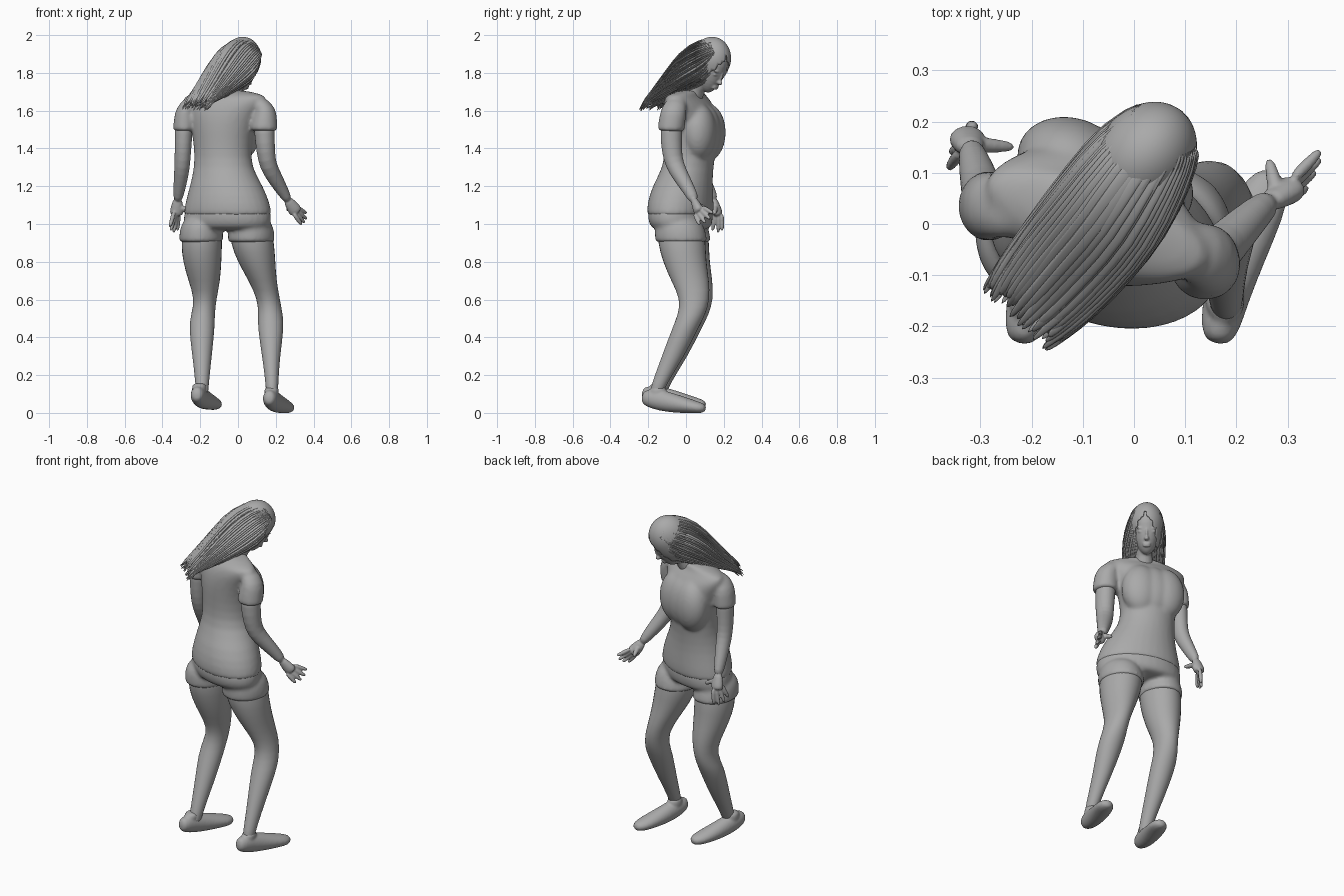
import bpy, bmesh, math, random
from mathutils import Vector, Matrix

random.seed(4)
if "Cube" in bpy.data.objects:
    bpy.data.objects.remove(bpy.data.objects["Cube"])

X, Y, Z = Vector((1, 0, 0)), Vector((0, 1, 0)), Vector((0, 0, 1))
SEGMENTS = 16
BODY_YAW = math.radians(-20)

grey = bpy.data.materials.new("plain_grey")
grey.use_nodes = True
grey.diffuse_color = (0.4, 0.4, 0.4, 1)
grey.node_tree.nodes["Principled BSDF"].inputs["Base Color"].default_value = grey.diffuse_color


def frames(rings, ref=None, yaw=0.0):
    """Centre, side and normal of every ring; without ref the rings lie flat."""
    out = []
    points = [Vector(r[:3]) for r in rings]
    for i, point in enumerate(points):
        if ref is None:
            side, normal = Vector((math.cos(yaw), math.sin(yaw), 0)), Vector((-math.sin(yaw), math.cos(yaw), 0))
        else:
            ahead = points[min(i + 1, len(points) - 1)] - points[max(i - 1, 0)]
            side = ahead.cross(ref).normalized()
            normal = side.cross(ahead).normalized()
        out.append((point, side, normal))
    return out


def loft(bm, rings, ref=None, yaw=0.0, segments=SEGMENTS):
    """Closed skin over elliptical rings (x, y, z, half width, half depth)."""
    loops = []
    for (point, side, normal), ring in zip(frames(rings, ref, yaw), rings):
        loop = []
        for k in range(segments):
            a = math.tau * k / segments
            loop.append(bm.verts.new(point + side * ring[3] * math.cos(a) + normal * ring[4] * math.sin(a)))
        loops.append(loop)
    for low, high in zip(loops, loops[1:]):
        for k in range(segments):
            n = (k + 1) % segments
            bm.faces.new((low[k], low[n], high[n], high[k]))
    bm.faces.new(loops[0][::-1])
    bm.faces.new(loops[-1])


def ball(bm, centre, radii, frame=Matrix()):
    matrix = frame @ Matrix.Translation(centre) @ Matrix.Diagonal((*radii, 1))
    return bmesh.ops.create_uvsphere(bm, u_segments=32, v_segments=20, radius=1, matrix=matrix)["verts"]


def finish(name, bm, voxel=0.0, subdivide=1, smooth=3):
    """Turn the mesh into an object, optionally fusing its shells."""
    bmesh.ops.recalc_face_normals(bm, faces=bm.faces)
    for face in bm.faces:
        face.smooth = True
    mesh = bpy.data.meshes.new(name)
    bm.to_mesh(mesh)
    bm.free()
    mesh.materials.append(grey)
    obj = bpy.data.objects.new(name, mesh)
    bpy.context.collection.objects.link(obj)
    if subdivide:
        sub = obj.modifiers.new("rounding", "SUBSURF")
        sub.levels = sub.render_levels = subdivide
    if voxel:
        fuse = obj.modifiers.new("fuse", "REMESH")
        fuse.mode, fuse.voxel_size, fuse.use_smooth_shade = "VOXEL", voxel, True
        relax = obj.modifiers.new("relax", "SMOOTH")
        relax.factor, relax.iterations = 0.5, smooth
    return obj


# Shirt: torso, draped chest and straight sleeves fused together
bm = bmesh.new()
loft(bm, [(-.055, -.03, 1.04, .246, .166), (-.055, -.03, 1.05, .246, .168), (-.055, -.03, 1.1, .24, .173),
          (-.06, -.02, 1.2, .204, .158), (-.08, .012, 1.3, .157, .132), (-.08, .024, 1.4, .157, .138),
          (-.08, .025, 1.5, .174, .145), (-.078, .02, 1.58, .2, .138), (-.075, .01, 1.64, .235, .115),
          (-.07, 0, 1.675, .238, .085), (-.06, .01, 1.69, .19, .07), (-.045, .025, 1.71, .07, .06)], yaw=BODY_YAW)
chest = Matrix.Translation((-.08, .03, 1.485)) @ Matrix.Rotation(BODY_YAW, 4, "Z")
for x in (-.07, 0, .07):
    ball(bm, (x, .07, 0), (.11, .088, .15), chest)
loft(bm, [(.05, -.035, 1.635, .05, .05), (.12, -.055, 1.635, .05, .058), (.145, -.065, 1.6, .062, .07),
          (.141, -.073, 1.55, .068, .072), (.138, -.08, 1.5, .073, .073), (.138, -.08, 1.49, .073, .073)], ref=Y)
loft(bm, [(-.2, .015, 1.635, .05, .05), (-.26, .03, 1.635, .045, .058), (-.28, .035, 1.6, .054, .068),
          (-.283, .035, 1.55, .058, .07), (-.285, .035, 1.5, .061, .07), (-.285, .035, 1.49, .061, .07)], ref=Y)
finish("shirt", bm, voxel=.01, smooth=8)

# Shorts: hips with two leg cuffs
bm = bmesh.new()
loft(bm, [(-.055, -.03, 1.14, .2, .145), (-.055, -.03, 1.07, .241, .166), (-.056, -.03, 1.02, .248, .164),
          (-.058, -.026, .985, .242, .152), (-.058, -.025, .965, .21, .125)], yaw=BODY_YAW)
for x, dy, width in ((-.195, .01, .118), (.07, -.01, .126)):
    loft(bm, [(x, dy - .03, 1.04, width * .6, .09), (x, dy - .025, 1.0, width * .92, .13), (x, dy - .02, .95, width, .14),
              (x, dy - .015, .91, width, .141), (x, dy - .015, .9, width, .141)], yaw=BODY_YAW / 2)
finish("shorts", bm, voxel=.01, smooth=9)

# Legs: shared side profile (height, depth centre, half depth)
PROFILE = ((1.0, -.02, .125), (.9, -.015, .13), (.8, 0, .117), (.7, .03, .103), (.6, .057, .079), (.52, .038, .074),
           (.45, .005, .07), (.3, -.06, .061), (.15, -.137, .039), (.08, -.155, .036))


def leg(name, spans, dy):
    mesh = bmesh.new()
    loft(mesh, [(x, y + dy, z, w, d) for (z, y, d), (x, w) in zip(PROFILE, spans)])
    finish(name, mesh)


leg("right_leg", ((-.185, .1), (-.193, .112), (-.19, .104), (-.178, .086), (-.172, .058), (-.186, .064),
                  (-.192, .07), (-.19, .052), (-.19, .035), (-.19, .033)), .01)
leg("left_leg", ((.065, .11), (.075, .119), (.098, .102), (.13, .075), (.163, .06), (.172, .067),
                 (.174, .071), (.175, .048), (.18, .033), (.18, .033)), -.008)

# Shoes: the same slip-on twice, with an ankle collar
for name, dx, dz in (("left_shoe", 0, -.008), ("right_shoe", -.383, .01)):
    bm = bmesh.new()
    loft(bm, [(.162, -.235, .09, .022, .03), (.167, -.205, .088, .04, .047), (.18, -.14, .076, .046, .058),
              (.21, -.05, .056, .052, .05), (.242, .03, .042, .054, .037), (.262, .075, .034, .045, .03),
              (.272, .105, .031, .02, .018)], ref=Z)
    loft(bm, [(.175, -.15, .08, .038, .05), (.178, -.15, .12, .04, .048), (.179, -.145, .15, .038, .043)])
    bmesh.ops.translate(bm, verts=bm.verts, vec=(dx, 0, dz))
    finish(name, bm, voxel=.007)


# Arms with hands: upper arm to wrist, palm, fingers and thumb
def arm(name, bones, palm, tips, thumb):
    mesh = bmesh.new()
    loft(mesh, bones, ref=Y)
    wrist, centre = Vector(bones[-1][:3]), Vector(palm)
    loft(mesh, [(*wrist.lerp(centre, t), w, w * .75) for t, w in ((-.3, .024), (.4, .031), (1, .038), (1.4, .032))], ref=Y)
    spread = Vector(tips[-1]) - Vector(tips[0])
    for i, tip in enumerate(tips):
        root = centre + spread * (i / 3 - .5) * .6
        end = root.lerp(Vector(tip), 1.12)
        knuckle = root.lerp(end, .55) + (centre - wrist) * .1
        loft(mesh, [(*p, r, r) for p, r in ((root, .014), (knuckle, .013), (end, .009))], ref=X, segments=8)
    start = wrist.lerp(centre, .4)
    middle = start.lerp(Vector(thumb), .55)
    loft(mesh, [(*p, r, r) for p, r in ((start, .02), (middle, .015), (Vector(thumb), .01))], ref=X, segments=8)
    finish(name, mesh, voxel=.005, smooth=2)


arm("left_arm", [(.135, -.07, 1.58, .055, .055), (.14, -.08, 1.48, .055, .06), (.147, -.075, 1.38, .05, .054),
                 (.158, -.06, 1.31, .046, .05), (.197, -.02, 1.24, .042, .042), (.242, .025, 1.165, .031, .033),
                 (.268, .045, 1.12, .023, .027)],
    (.3, .065, 1.075), ((.36, .14, 1.06), (.36, .125, 1.03), (.35, .1, 1.01), (.335, .07, 1.0)), (.262, .13, 1.07))
arm("right_arm", [(-.283, .035, 1.58, .05, .055), (-.288, .035, 1.48, .048, .056), (-.292, .04, 1.38, .044, .05),
                  (-.295, .055, 1.31, .042, .046), (-.303, .09, 1.24, .038, .04), (-.313, .125, 1.17, .03, .033),
                  (-.32, .15, 1.12, .023, .027)],
    (-.325, .165, 1.065), ((-.36, .11, .99), (-.355, .14, .97), (-.34, .17, .96), (-.32, .19, .97)), (-.23, .15, 1.05))

# Head and neck: shaped skull with brow, eyes, nose and lips
HEAD = Matrix.Translation((.02, .132, 1.86)) @ Matrix.Rotation(math.radians(-40), 4, "Z") @ Matrix.Rotation(math.radians(-28), 4, "X")
bm = bmesh.new()
for v in ball(bm, (0, 0, 0), (.078, .1, .11)):
    if v.co.z < 0:
        t = -v.co.z / .11
        v.co = Vector((v.co.x * (1 - .1 * t), v.co.y * (1 - .2 * t) + .04 * t, v.co.z * 1.45))
    v.co = HEAD @ v.co
loft(bm, [(.01, .1, 1.79, .05, .05), (-.02, .06, 1.72, .045, .047), (-.05, .025, 1.65, .055, .055)], ref=X)
ball(bm, (0, .103, -.07), (.013, .02, .013), HEAD)
ball(bm, (0, .097, -.045), (.008, .014, .035), HEAD)
for z in (-.1, -.111):
    ball(bm, (0, .091, z), (.022, .011, .007), HEAD)
for sign in (-1, 1):
    ball(bm, (sign * .032, .084, -.032), (.017, .011, .009), HEAD)
    ball(bm, (sign * .033, .086, -.013), (.024, .01, .006), HEAD)
finish("head_and_neck", bm, voxel=.005, subdivide=0, smooth=2)

# Hair cap: a shell parted around the face and open under the jaw
bm = bmesh.new()
ball(bm, (0, -.005, .012), (.094, .113, .12))
for v in bm.verts:
    if v.co.z < 0:
        v.co.z *= 1.6
opening = []
for face in bm.faces:
    c = face.calc_center_median()
    gap = .062 * min(1, max(0, (.08 - c.z) / .1))
    if c.z < -.165 or (c.y > .01 and abs(c.x - .008) < gap):
        opening.append(face)
bmesh.ops.delete(bm, geom=opening, context="FACES")
bmesh.ops.transform(bm, matrix=HEAD, verts=bm.verts)
cap = finish("hair_cap", bm)
cap.modifiers.new("thickness", "SOLIDIFY").thickness = .006

# Swept hair: a tapering core covered with flat locks combed back from the parting
FLOW = [(.075, .195, 1.912, .06, .072), (.02, .13, 1.872, .094, .122), (-.04, .035, 1.815, .108, .113),
        (-.1, -.04, 1.75, .106, .078), (-.16, -.11, 1.69, .1, .045), (-.205, -.16, 1.65, .088, .02)]
bm = bmesh.new()
loft(bm, FLOW[1:], ref=Z)
finish("hair_core", bm)

bm = bmesh.new()
LOCKS = 64
for i in range(LOCKS):
    angle = math.tau * i / LOCKS + random.uniform(-.05, .05)
    path = []
    for k, ((point, side, normal), ring) in enumerate(zip(frames(FLOW, Z), FLOW)):
        lift = 1 + random.uniform(0, .05)
        rise = math.sin(angle) if k else max(math.sin(angle), 0)
        p = point + (side * ring[3] * math.cos(angle) + normal * ring[4] * rise) * lift
        path.append((*p, .015 - .001 * k, .004))
    last, before = Vector(path[-1][:3]), Vector(path[-2][:3])
    tip = last + (last - before) * random.uniform(.1, .7) - Z * random.uniform(0, .03)
    path.append((*tip, .004, .002))
    loft(bm, path, ref=Z, segments=6)
finish("hair_locks", bm)
